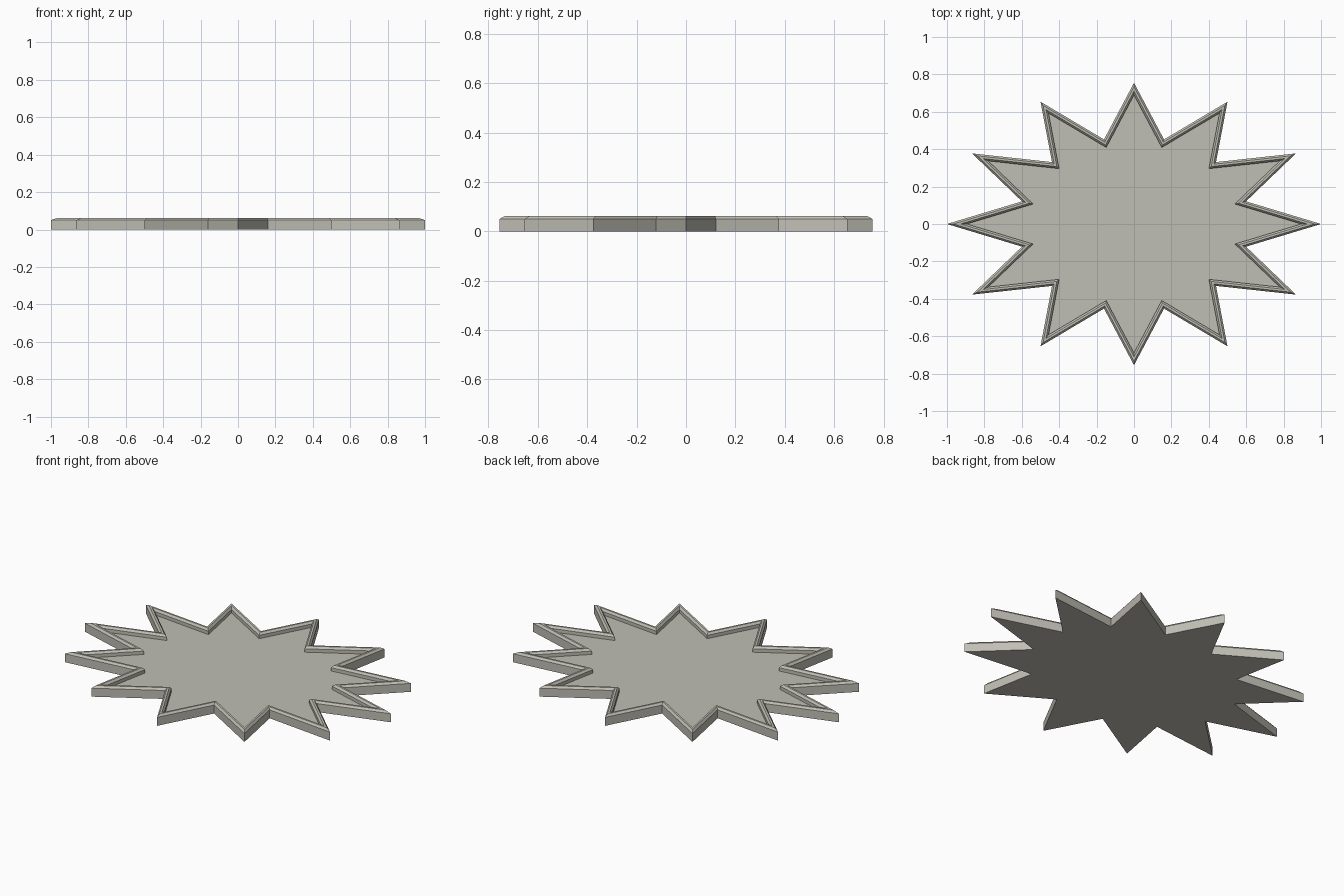
import bpy, bmesh, math
from mathutils import Vector

if "Cube" in bpy.data.objects:
    bpy.data.objects.remove(bpy.data.objects["Cube"])

# twelve-pointed star outline, squashed in y
N = 24
outline = []
for i in range(N):
    a = math.radians(15 * i)
    r = 1.0 if i % 2 == 0 else 0.62
    outline.append(Vector((r * math.cos(a), 0.755 * r * math.sin(a))))


def inset(d):
    """Outline moved inwards by an even distance, with mitred corners."""
    pts = []
    for i, p in enumerate(outline):
        e1 = (p - outline[i - 1]).normalized()
        e2 = (outline[(i + 1) % N] - p).normalized()
        n1, n2 = Vector((-e1.y, e1.x)), Vector((-e2.y, e2.x))
        pts.append(p + (n1 + n2) * d / (1 + n1.dot(n2)))
    return pts


# rim cross-section: (inset, height), from the underside to the tray floor
profile = [(0, 0), (0, 0.05), (0.01, 0.062), (0.021, 0.062), (0.031, 0.05), (0.031, 0.03)]

bm = bmesh.new()
rings = [[bm.verts.new((p.x, p.y, z)) for p in inset(d)] for d, z in profile]
for lo, hi in zip(rings, rings[1:]):
    for i in range(N):
        j = (i + 1) % N
        bm.faces.new((lo[i], lo[j], hi[j], hi[i]))
bm.faces.new(rings[0][::-1])   # underside
bm.faces.new(rings[-1])        # tray floor
mesh = bpy.data.meshes.new("star_tray")
bm.to_mesh(mesh)
bm.free()
tray = bpy.data.objects.new("star_tray", mesh)
bpy.context.collection.objects.link(tray)

mat = bpy.data.materials.new("warm grey")
mat.diffuse_color = (0.53, 0.52, 0.46, 1)
mat.use_nodes = True
mat.node_tree.nodes["Principled BSDF"].inputs["Base Color"].default_value = mat.diffuse_color
mesh.materials.append(mat)
